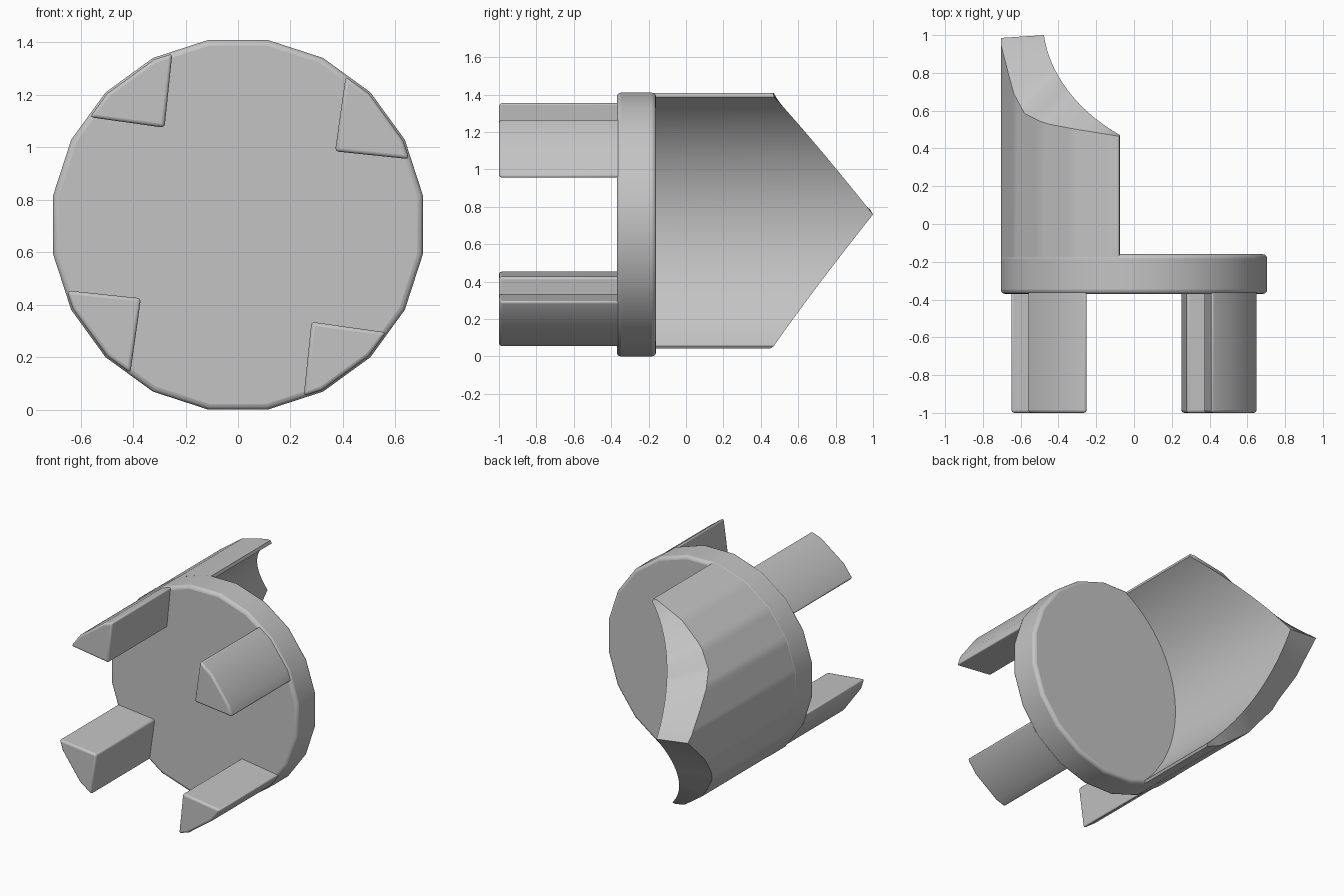
import bpy, bmesh, math

cube = bpy.data.objects.get("Cube")
if cube:
    bpy.data.objects.remove(cube, do_unlink=True)

CZ = 0.705          # height of the round axis
APOTHEM = 0.705     # twenty-sided rim

grey = bpy.data.materials.new("plain_grey")
grey.use_nodes = True
COLOR = (0.55, 0.55, 0.55, 1)
grey.diffuse_color = COLOR
grey.node_tree.nodes["Principled BSDF"].inputs["Base Color"].default_value = COLOR


def rim(deg, scale=1.0):
    """Point on the twenty-sided rim at an angle, as (x, z offset)."""
    off = (deg + 9) % 18 - 9
    r = scale * APOTHEM / math.cos(math.radians(off))
    a = math.radians(deg)
    return r * math.cos(a), r * math.sin(a)


def finish(name, bm, bevel=0.0, smooth=35):
    bmesh.ops.recalc_face_normals(bm, faces=bm.faces)
    mesh = bpy.data.meshes.new(name)
    bm.to_mesh(mesh)
    bm.free()
    ob = bpy.data.objects.new(name, mesh)
    bpy.context.collection.objects.link(ob)
    mesh.materials.append(grey)
    if bevel:
        mod = ob.modifiers.new("soft_edges", 'BEVEL')
        mod.width = bevel
        mod.segments = 3
        mod.limit_method = 'ANGLE'
        mod.angle_limit = math.radians(40)
    bpy.ops.object.select_all(action='DESELECT')
    ob.select_set(True)
    bpy.context.view_layer.objects.active = ob
    bpy.ops.object.shade_smooth_by_angle(angle=math.radians(smooth))
    return ob


def extrude_profile(name, pts, y0, y1, bevel):
    """Prism along y from an (x, z offset) outline."""
    bm = bmesh.new()
    face = bm.faces.new([bm.verts.new((x, y0, CZ + z)) for x, z in pts])
    ext = bmesh.ops.extrude_face_region(bm, geom=[face])
    verts = [g for g in ext["geom"] if isinstance(g, bmesh.types.BMVert)]
    bmesh.ops.translate(bm, verts=verts, vec=(0, y1 - y0, 0))
    return finish(name, bm, bevel)


# Round plate
extrude_profile("round_plate", [rim(9 + 18 * i) for i in range(20)], -0.37, -0.16, 0.022)

# Four wedge prongs, a quarter turn apart
names = ("upper_right_prong", "lower_right_prong", "lower_left_prong", "upper_left_prong")
for k, name in enumerate(names):
    turn = 90 * k
    t = math.radians(turn)
    cx, cz = -0.28, 0.37
    inner = (cx * math.cos(t) - cz * math.sin(t), cx * math.sin(t) + cz * math.cos(t))
    arc = [rim(a + turn, 0.99) for a in (111, 117, 126, 135, 144)]
    extrude_profile(name, arc + [inner], -1.0, -0.3, 0.014)

# Crescent-section guard with a pointed, outward-sloping end
MID, HALF = math.radians(173.5), 77
OUTER_END = [(-77, 0.45), (-43, 0.57), (-28, 0.66), (-13, 0.82), (0, 0.985),
             (13, 0.79), (28, 0.585), (43, 0.53), (77, 0.465)]


def outer_end(a):
    for (a0, y0), (a1, y1) in zip(OUTER_END, OUTER_END[1:]):
        if a <= a1:
            return y0 + (y1 - y0) * (a - a0) / (a1 - a0)
    return OUTER_END[-1][1]


INNER_R, INNER_C, INNER_HALF = 0.845, -0.365, math.radians(52.4)
BASE, N = -0.2, 60
bm = bmesh.new()
rings = []
for i in range(N + 1):
    f = 2 * i / N - 1
    a = HALF * f
    ox, oz = rim(173.5 - a, 0.998)
    th = INNER_HALF * f
    u, v = INNER_C + INNER_R * math.cos(th), INNER_R * math.sin(th)
    ix = u * math.cos(MID) + v * math.sin(MID)
    iz = u * math.sin(MID) - v * math.cos(MID)
    iy = 1 - 0.53 * abs(v) / 0.67
    ring = [(ox, BASE, oz), (ox, outer_end(a), oz), (ix, iy, iz), (ix, BASE, iz)]
    rings.append([bm.verts.new((x, y, CZ + z)) for x, y, z in ring])
for r0, r1 in zip(rings, rings[1:]):
    for j in range(4):
        k = (j + 1) % 4
        bm.faces.new((r0[j], r0[k], r1[k], r1[j]))
bm.faces.new(rings[0])
bm.faces.new(rings[-1])
finish("curved_guard", bm)
